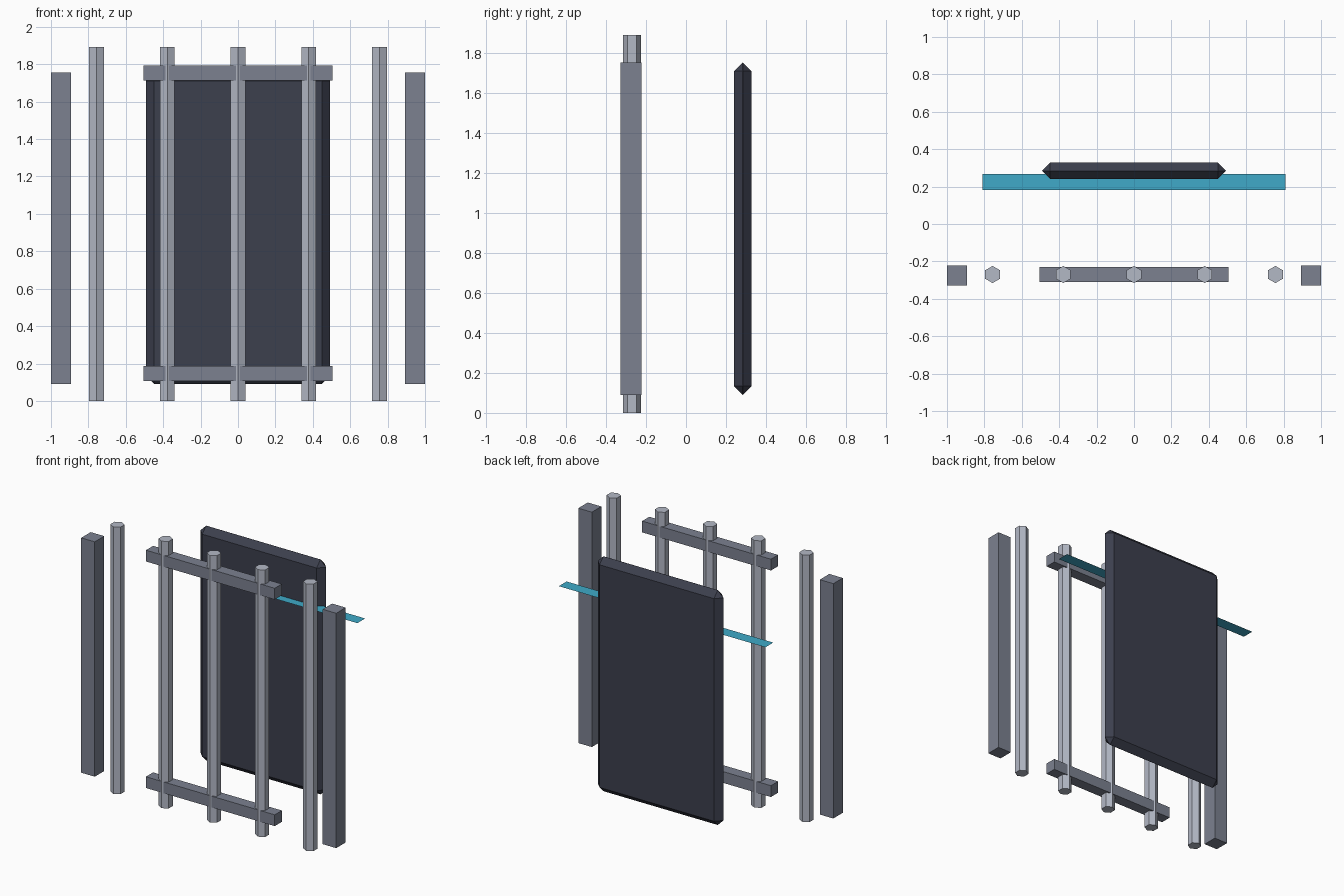
import bpy, bmesh
from mathutils import Matrix, Vector

if "Cube" in bpy.data.objects:
    bpy.data.objects.remove(bpy.data.objects["Cube"])


def material(name, rgb):
    m = bpy.data.materials.new(name)
    m.diffuse_color = (*rgb, 1)
    m.use_nodes = True
    m.node_tree.nodes["Principled BSDF"].inputs["Base Color"].default_value = m.diffuse_color
    return m


STEEL = material("light_steel", (0.45, 0.48, 0.56))
FRAME = material("frame_grey", (0.20, 0.22, 0.28))
DARK = material("dark_panel", (0.045, 0.05, 0.075))
BLUE = material("blue_glow", (0.05, 0.40, 0.58))


def finish(name, bm, mat):
    mesh = bpy.data.meshes.new(name)
    bm.to_mesh(mesh)
    bm.free()
    mesh.materials.append(mat)
    ob = bpy.data.objects.new(name, mesh)
    bpy.context.collection.objects.link(ob)
    return ob


def box(name, lo, hi, mat, bevel=0):
    lo, hi = Vector(lo), Vector(hi)
    bm = bmesh.new()
    bmesh.ops.create_cube(bm, size=1, matrix=Matrix.Translation((lo + hi) / 2)
                          @ Matrix.Diagonal((*(hi - lo), 1)))
    if bevel:
        bmesh.ops.bevel(bm, geom=bm.edges[:], offset=bevel, segments=1,
                        affect='EDGES', profile=0.5)
    return finish(name, bm, mat)


# Five hexagonal upright bars
for i in range(5):
    bm = bmesh.new()
    bmesh.ops.create_cone(bm, cap_ends=True, segments=6, radius1=0.0457,
                          radius2=0.0457, depth=1.893,
                          matrix=Matrix.Translation(((i - 2) * 0.378, -0.27, 0.9465)))
    finish(f"bar_{i + 1}", bm, STEEL)

# Cross rails joining the three middle bars
for name, z in (("lower_rail", 0.147), ("upper_rail", 1.753)):
    box(name, (-0.505, -0.31, z - 0.04), (0.505, -0.23, z + 0.04), FRAME)

# Square side posts
for name, x in (("left_post", -0.947), ("right_post", 0.947)):
    box(name, (x - 0.053, -0.328, 0.09), (x + 0.053, -0.222, 1.755), FRAME)

# Chamfered door panel behind the bars
box("back_panel", (-0.492, 0.24, 0.09), (0.492, 0.328, 1.755), DARK, 0.0435)

# Thin flat light strip crossing the panel
bm = bmesh.new()
bmesh.ops.create_grid(bm, x_segments=1, y_segments=1, size=0.5,
                      matrix=Matrix.Translation((0, 0.224, 1.44))
                      @ Matrix.Diagonal((1.62, 0.087, 1, 1)))
finish("light_strip", bm, BLUE)
